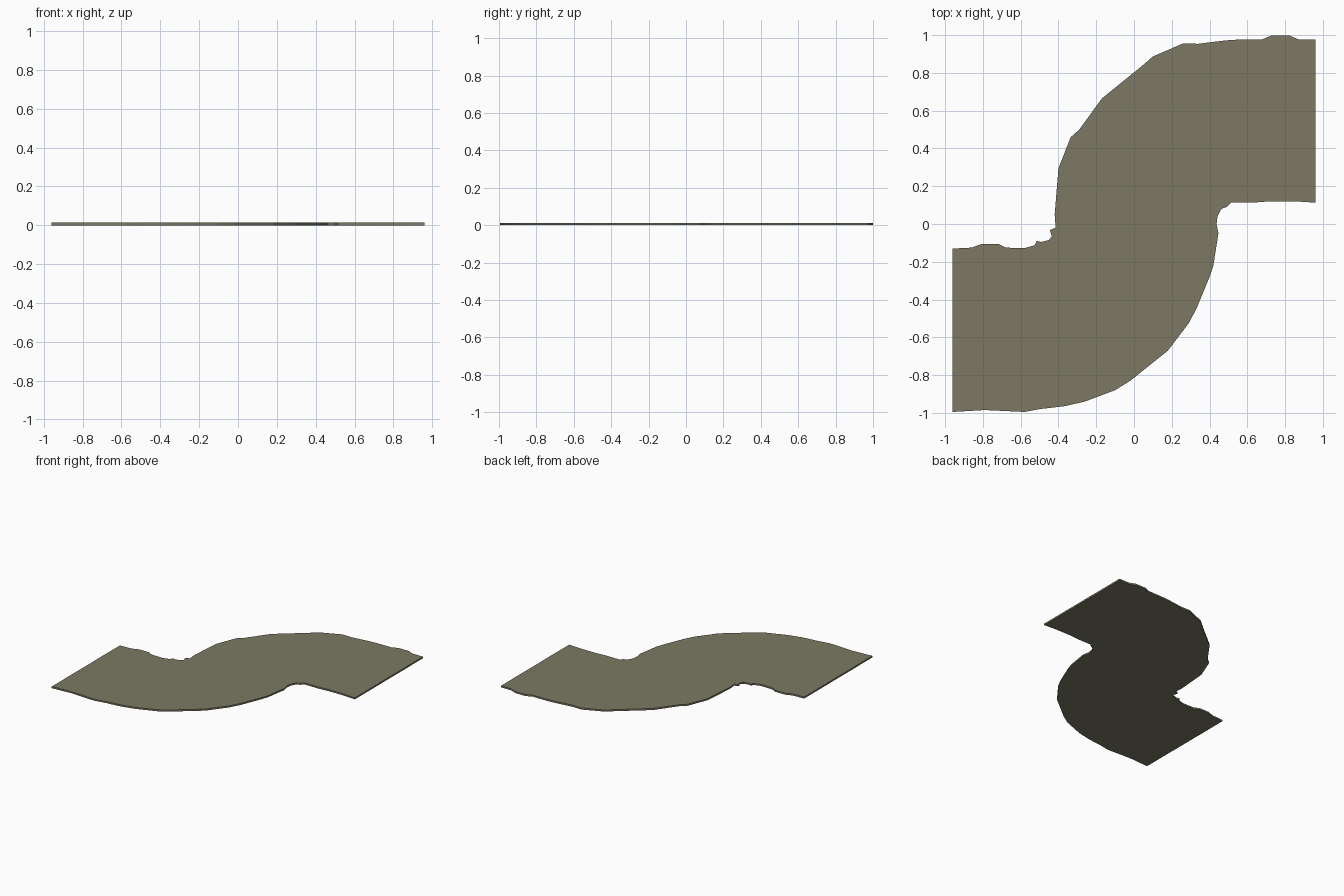
import bpy, bmesh

if "Cube" in bpy.data.objects:
    bpy.data.objects.remove(bpy.data.objects["Cube"])

THICKNESS = 0.013

# Outline of the S-bend, counter-clockwise from the front left corner
lower_edge = [(-.96, -.995), (-.79, -.985), (-.58, -.995), (-.5, -.98), (-.37, -.965),
              (-.26, -.94), (-.1, -.88), (-.02, -.83), (.18, -.67), (.29, -.525),
              (.33, -.45), (.4, -.28), (.42, -.22), (.447, -.05), (.437, 0),
              (.442, .04), (.463, .08), (.49, .09), (.515, .113), (.63, .113),
              (.72, .12), (.85, .12), (.96, .113)]
upper_edge = [(.96, .978), (.87, .978), (.82, .999), (.73, .999), (.68, .978),
              (.56, .977), (.485, .972), (.34, .954), (.26, .956), (.1, .887),
              (.04, .835), (-.17, .665), (-.29, .5), (-.335, .46), (-.4, .295),
              (-.42, .05), (-.415, -.02), (-.446, -.032), (-.435, -.065), (-.45, -.085),
              (-.49, -.095), (-.515, -.09), (-.525, -.112), (-.58, -.128), (-.68, -.125),
              (-.72, -.105), (-.805, -.105), (-.86, -.125), (-.96, -.13)]

material = bpy.data.materials.new("olive grey earth")
material.diffuse_color = (0.2, 0.19, 0.125, 1)
material.use_nodes = True
material.node_tree.nodes["Principled BSDF"].inputs["Base Color"].default_value = material.diffuse_color

# Thin flat slab: fill the outline and extrude it upwards
bm = bmesh.new()
face = bm.faces.new([bm.verts.new((x, y, 0)) for x, y in lower_edge + upper_edge])
result = bmesh.ops.extrude_face_region(bm, geom=[face], use_keep_orig=True)
top = [v for v in result["geom"] if isinstance(v, bmesh.types.BMVert)]
bmesh.ops.translate(bm, verts=top, vec=(0, 0, THICKNESS))
bmesh.ops.recalc_face_normals(bm, faces=bm.faces)
bmesh.ops.triangulate(bm, faces=[f for f in bm.faces if len(f.verts) > 4])

mesh = bpy.data.meshes.new("path_bend")
bm.to_mesh(mesh)
bm.free()
mesh.materials.append(material)
bpy.context.collection.objects.link(bpy.data.objects.new("path_bend", mesh))
